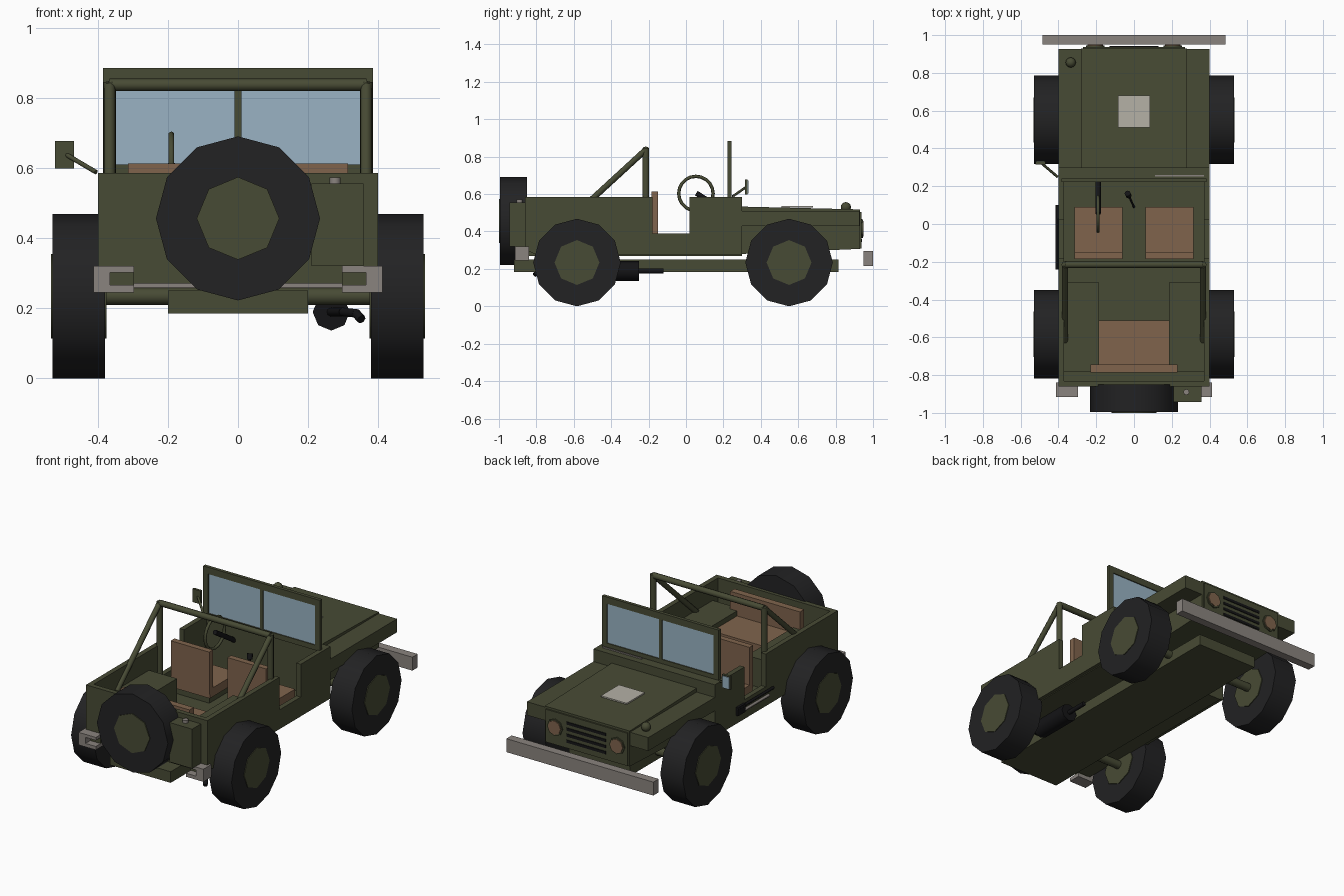
import bpy, bmesh, math
from mathutils import Vector


def mat(name, c):
    m = bpy.data.materials.new(name)
    m.diffuse_color = (*c, 1)
    return m


GREEN = mat("olive green", (0.064, 0.070, 0.035))
TYRE = mat("tyre rubber", (0.016, 0.016, 0.017))
BROWN = mat("seat brown", (0.215, 0.127, 0.073))
GLASS = mat("glass blue", (0.32, 0.45, 0.55))
GREY = mat("bumper grey", (0.255, 0.23, 0.21))
PALE = mat("pale plate", (0.46, 0.44, 0.38))
BLACK = mat("black", (0.007, 0.007, 0.008))


def finish(name, bm, m, smooth=None):
    bmesh.ops.recalc_face_normals(bm, faces=bm.faces)
    me = bpy.data.meshes.new(name)
    bm.to_mesh(me)
    bm.free()
    me.materials.append(m)
    o = bpy.data.objects.new(name, me)
    bpy.context.collection.objects.link(o)
    if smooth:
        bpy.ops.object.select_all(action='DESELECT')
        o.select_set(True)
        bpy.context.view_layer.objects.active = o
        bpy.ops.object.shade_smooth_by_angle(angle=math.radians(smooth))
    return o


def box(name, m, x0, x1, y0, y1, z0, z1):
    bm = bmesh.new()
    bmesh.ops.create_cube(bm, size=1)
    for v in bm.verts:
        v.co = ((x0 + x1) / 2 + v.co.x * (x1 - x0),
                (y0 + y1) / 2 + v.co.y * (y1 - y0),
                (z0 + z1) / 2 + v.co.z * (z1 - z0))
    return finish(name, bm, m)


def pair(name, m, x0, x1, *rest):
    box(name + "_right", m, x0, x1, *rest)
    box(name + "_left", m, -x1, -x0, *rest)


def tube(name, m, p, q, r, n=8):
    p, q = Vector(p), Vector(q)
    bm = bmesh.new()
    bmesh.ops.create_cone(bm, cap_ends=True, segments=n, radius1=r, radius2=r, depth=(q - p).length)
    d = q - p
    rot = Vector((0, 0, 1)).rotation_difference(d)
    for v in bm.verts:
        v.co = rot @ v.co + (p + q) / 2
    return finish(name, bm, m, 50)


def extrude_x(name, m, pts, x0, x1):
    bm = bmesh.new()
    f = bm.faces.new([bm.verts.new((x0, y, z)) for y, z in pts])
    g = bmesh.ops.extrude_face_region(bm, geom=[f])
    for v in g['geom']:
        if isinstance(v, bmesh.types.BMVert):
            v.co.x = x1
    return finish(name, bm, m)


# Wheels and axles
for tag, y in (("rear", -0.583), ("front", 0.551)):
    for side, s in (("right", 1), ("left", -1)):
        tube(f"{tag}_{side}_tyre", TYRE, (s * 0.38, y, 0.234), (s * 0.529, y, 0.234), 0.234, 12)
        tube(f"{tag}_{side}_hub", GREEN, (s * 0.375, y, 0.234), (s * 0.533, y, 0.234), 0.12)
    tube(f"{tag}_axle", GREEN, (-0.39, y, 0.234), (0.39, y, 0.234), 0.025)
tube("spare_tyre", TYRE, (0, -0.85, 0.456), (0, -0.995, 0.456), 0.234, 12)
tube("spare_hub", GREEN, (0, -0.85, 0.456), (0, -1.0, 0.456), 0.118)

# Chassis, floor and tub
box("chassis", GREEN, -0.2, 0.2, -0.92, 0.815, 0.184, 0.25)
box("floor", GREEN, -0.38, 0.38, -0.85, 0.3, 0.27, 0.3)
side = [(-0.86, 0.305), (-0.86, 0.585), (-0.18, 0.585), (-0.18, 0.39), (0.02, 0.39),
        (0.02, 0.585), (0.3, 0.585), (0.3, 0.275), (-0.8, 0.275)]
extrude_x("tub_side_right", GREEN, side, 0.37, 0.4)
extrude_x("tub_side_left", GREEN, side, -0.4, -0.37)
box("tailgate", GREEN, -0.37, 0.37, -0.86, -0.83, 0.27, 0.585)
box("cowl", GREEN, -0.37, 0.37, 0.23, 0.3, 0.275, 0.585)
pair("wheel_box", GREEN, 0.185, 0.37, -0.78, -0.31, 0.3, 0.47)

# Bonnet, fenders and grille
extrude_x("bonnet", GREEN, [(0.3, 0.28), (0.3, 0.533), (0.93, 0.518), (0.93, 0.307)], -0.28, 0.28)
pair("fender", GREEN, 0.28, 0.4, 0.3, 0.927, 0.43, 0.51)
box("bonnet_plate", PALE, -0.085, 0.085, 0.51, 0.68, 0.528, 0.536)
box("grille", GREEN, -0.27, 0.27, 0.92, 0.938, 0.31, 0.505)
for i in range(4):
    z = 0.352 + i * 0.036
    box(f"grille_slot_{i}", BLACK, -0.13, 0.13, 0.932, 0.942, z - 0.008, z + 0.008)
for s in (-1, 1):
    tube("headlight_rim", GREEN, (s * 0.205, 0.92, 0.415), (s * 0.205, 0.945, 0.415), 0.05)
    tube("headlight", BROWN, (s * 0.205, 0.92, 0.415), (s * 0.205, 0.95, 0.415), 0.042)
bm = bmesh.new()
bmesh.ops.create_uvsphere(bm, u_segments=12, v_segments=8, radius=0.027)
bmesh.ops.translate(bm, verts=bm.verts, vec=(-0.335, 0.855, 0.53))
finish("fender_lamp", bm, GREEN, 50)

# Bumpers
box("front_bumper", GREY, -0.485, 0.485, 0.95, 1.0, 0.215, 0.295)
pair("rear_bumper_end", GREY, 0.365, 0.412, -0.915, -0.84, 0.245, 0.32)
pair("rear_bumper_top", GREY, 0.297, 0.365, -0.915, -0.84, 0.302, 0.32)
pair("rear_bumper_bottom", GREY, 0.297, 0.365, -0.915, -0.84, 0.245, 0.266)
pair("rear_bumper_web", GREEN, 0.297, 0.365, -0.87, -0.84, 0.266, 0.302)

# Windscreen
pair("screen_post", GREEN, 0.352, 0.385, 0.222, 0.242, 0.585, 0.86)
box("screen_top", GREEN, -0.385, 0.385, 0.222, 0.242, 0.845, 0.885)
box("screen_bottom", GREEN, -0.385, 0.385, 0.222, 0.242, 0.58, 0.61)
box("screen_divider", GREEN, -0.01, 0.01, 0.222, 0.242, 0.6, 0.85)
pair("screen_glass", GLASS, 0.01, 0.352, 0.228, 0.236, 0.605, 0.85)
box("wiper_bar", GREY, 0.11, 0.37, 0.252, 0.26, 0.585, 0.592)

# Roll bar
tube("roll_bar_top", GREEN, (-0.366, -0.215, 0.837), (0.366, -0.215, 0.837), 0.018)
for s in (-1, 1):
    x = s * 0.366
    tube("roll_bar_post", GREEN, (x, -0.215, 0.3), (x, -0.215, 0.845), 0.018)
    tube("roll_bar_brace", GREEN, (x, -0.215, 0.837), (x, -0.62, 0.465), 0.016)

# Seats
pair("seat_base", GREEN, 0.07, 0.305, -0.17, 0.08, 0.3, 0.34)
pair("seat_cushion", BROWN, 0.06, 0.314, -0.18, 0.09, 0.335, 0.388)
pair("seat_back", BROWN, 0.06, 0.314, -0.185, -0.15, 0.36, 0.613)
box("rear_bench", BROWN, -0.185, 0.185, -0.75, -0.51, 0.36, 0.44)
box("rear_bench_base", GREEN, -0.18, 0.18, -0.75, -0.53, 0.3, 0.36)
box("rear_bench_back", BROWN, -0.23, 0.23, -0.785, -0.745, 0.41, 0.575)

# Steering wheel, column and gear lever
bpy.ops.mesh.primitive_torus_add(location=(-0.19, 0.053, 0.603), rotation=(0, math.pi / 2, 0),
                                 major_segments=20, minor_segments=6,
                                 major_radius=0.092, minor_radius=0.009)
o = bpy.context.object
o.name = "steering_wheel"
o.data.materials.append(GREEN)
bpy.ops.object.shade_smooth_by_angle(angle=math.radians(65))
tube("steering_column", BLACK, (-0.19, 0.055, 0.605), (-0.19, 0.235, 0.49), 0.014)
tube("gear_lever", BLACK, (0, 0.09, 0.3), (-0.03, 0.155, 0.46), 0.006)
tube("gear_knob", BLACK, (-0.028, 0.15, 0.45), (-0.034, 0.162, 0.48), 0.016)

# Mirror
tube("mirror_arm", GREEN, (-0.405, 0.25, 0.588), (-0.49, 0.322, 0.638), 0.007)
box("mirror", GREEN, -0.522, -0.468, 0.315, 0.33, 0.598, 0.677)
box("mirror_glass", GLASS, -0.517, -0.473, 0.328, 0.334, 0.603, 0.672)

# Fuel can
box("fuel_can", GREEN, 0.21, 0.358, -0.943, -0.86, 0.32, 0.555)
tube("fuel_can_cap", GREY, (0.277, -0.89, 0.55), (0.277, -0.89, 0.572), 0.016)

# Exhaust
tube("muffler", BLACK, (0.266, -0.5, 0.189), (0.266, -0.25, 0.189), 0.053)
tube("exhaust_front_pipe", BLACK, (0.266, -0.25, 0.189), (0.266, -0.12, 0.189), 0.013)
tube("exhaust_tail_pipe", BLACK, (0.266, -0.5, 0.189), (0.3, -0.72, 0.189), 0.013)
tube("exhaust_bend", BLACK, (0.3, -0.72, 0.189), (0.338, -0.79, 0.185), 0.013)
tube("exhaust_tip", BLACK, (0.335, -0.785, 0.187), (0.352, -0.81, 0.168), 0.013)

# Tools strapped to the left side
tube("tool_handle", BLACK, (-0.408, -0.24, 0.365), (-0.408, 0.1, 0.365), 0.008)
tube("axe_handle", GREY, (-0.406, -0.2, 0.335), (-0.406, 0.03, 0.335), 0.008)
box("tool_head", BLACK, -0.414, -0.4, 0.03, 0.1, 0.325, 0.375)
